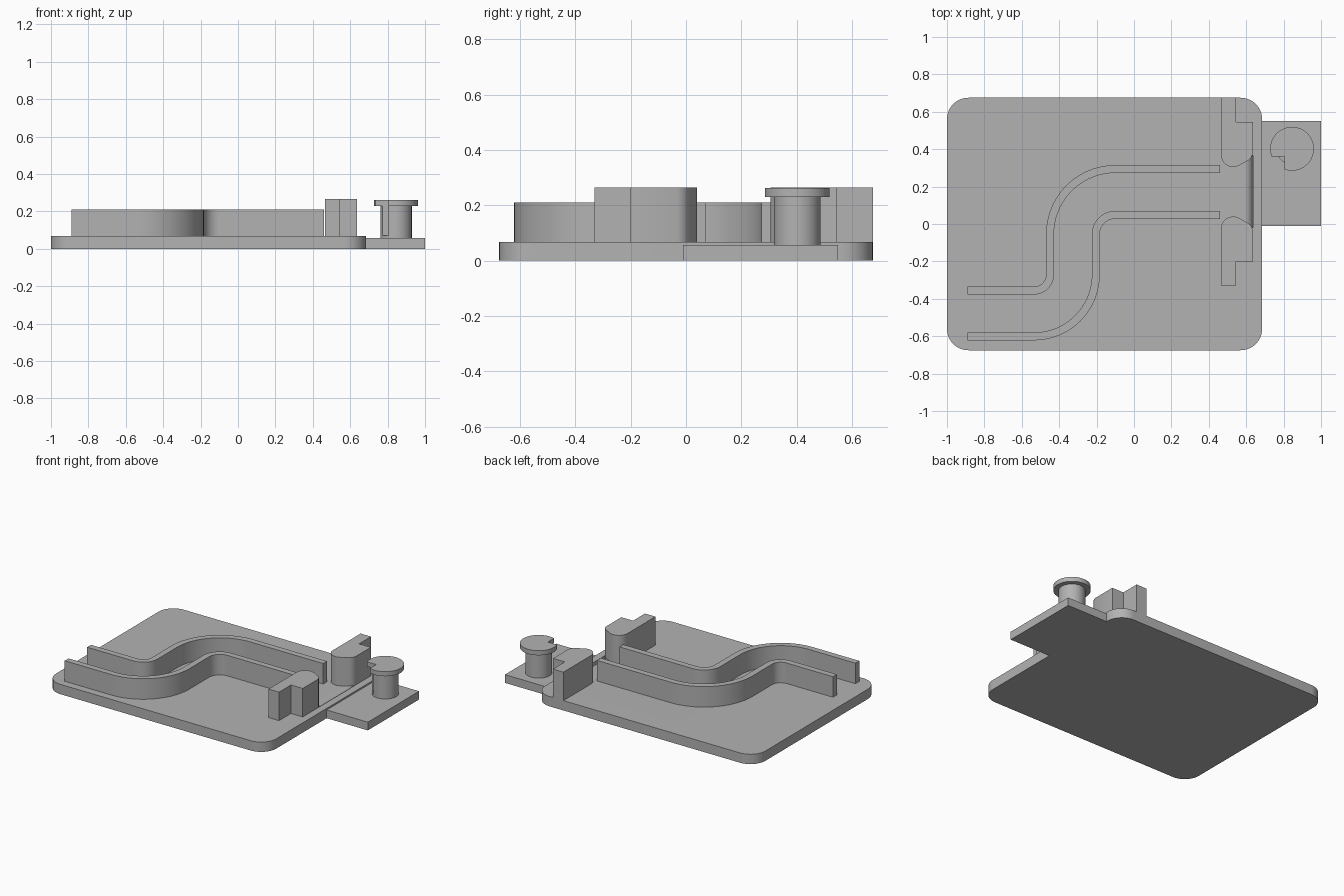
import bpy, bmesh
from math import sin, cos, radians

cube = bpy.data.objects.get("Cube")
if cube:
    bpy.data.objects.remove(cube, do_unlink=True)

grey = bpy.data.materials.new("plain grey")
grey.use_nodes = True
grey.diffuse_color = (0.45, 0.45, 0.45, 1)
grey.node_tree.nodes["Principled BSDF"].inputs["Base Color"].default_value = grey.diffuse_color

BASE_TOP, TAB_TOP, RAIL_TOP, GATE_TOP = 0.068, 0.057, 0.21, 0.265


def arc(cx, cy, r, start, end, steps=24):
    angles = [radians(start + (end - start) * i / steps) for i in range(steps + 1)]
    return [(cx + r * cos(a), cy + r * sin(a)) for a in angles]


def box(x0, x1, y0, y1):
    return [(x0, y0), (x1, y0), (x1, y1), (x0, y1)]


def prism(name, outline, low, high, axis="z"):
    """Extrude a closed outline along z (x, y points) or along y (x, z points)."""
    bm = bmesh.new()
    place = (lambda p, h: (p[0], p[1], h)) if axis == "z" else (lambda p, h: (p[0], h, p[1]))
    bottom = [bm.verts.new(place(p, low)) for p in outline]
    top = [bm.verts.new(place(p, high)) for p in outline]
    bm.faces.new(bottom)
    bm.faces.new(top)
    for i in range(len(outline)):
        j = (i + 1) % len(outline)
        bm.faces.new((bottom[i], bottom[j], top[j], top[i]))
    bmesh.ops.recalc_face_normals(bm, faces=bm.faces)
    mesh = bpy.data.meshes.new(name)
    bm.to_mesh(mesh)
    bm.free()
    mesh.materials.append(grey)
    obj = bpy.data.objects.new(name, mesh)
    bpy.context.collection.objects.link(obj)
    return obj


def smooth(obj):
    bpy.ops.object.select_all(action="DESELECT")
    obj.select_set(True)
    bpy.context.view_layer.objects.active = obj
    bpy.ops.object.shade_smooth_by_angle(angle=radians(30))


def cut(obj, cutter):
    """Subtract the cutter, apply the result and remove the cutter."""
    mod = obj.modifiers.new("cut", "BOOLEAN")
    mod.operation = "DIFFERENCE"
    mod.solver = "EXACT"
    mod.object = cutter
    bpy.ops.object.select_all(action="DESELECT")
    bpy.context.view_layer.objects.active = obj
    bpy.ops.object.modifier_apply(modifier=mod.name)
    bpy.data.objects.remove(cutter, do_unlink=True)


# Rounded base plate
left, right, half, r = -1.0, 0.685, 0.675, 0.115
outline = (arc(right - r, half - r, r, 0, 90) + arc(left + r, half - r, r, 90, 180)
           + arc(left + r, r - half, r, 180, 270) + arc(right - r, r - half, r, 270, 360))
base = prism("base_plate", outline, 0, BASE_TOP)

# Rolled-off groove between the gate blocks
depth = 0.045
roll = arc(0.59, BASE_TOP - depth, depth, 90, 0, 12)
groove = prism("groove_cutter", roll + [(0.635, 0.1), (0.59, 0.1)], -0.02, 0.365, "y")
cut(base, groove)
smooth(base)

# Side tab
prism("side_tab", box(0.685, 1.0, -0.01, 0.55), 0, TAB_TOP)


# Pair of S-shaped guide rails sharing the same bend centres
def rail_side(r1, r2):
    return ([(-0.89, -0.27 - r1)] + arc(-0.535, -0.27, r1, -90, 0)
            + arc(-0.10, -0.055, r2, 180, 90) + [(0.46, -0.055 + r2)])


wall = 0.042
for name, r1, r2 in (("back_rail", 0.065, 0.37), ("front_rail", 0.31, 0.125)):
    sides = rail_side(r1, r2) + rail_side(r1 + wall, r2 - wall)[::-1]
    smooth(prism(name, sides, BASE_TOP, RAIL_TOP))

# Mirrored gate blocks with a rounded nose and a flared inner face
gate = ([(0.465, 0.675), (0.465, 0.37)] + arc(0.53, 0.37, 0.065, 180, 300, 20)
        + [(0.61, 0.34), (0.625, 0.352), (0.635, 0.375),
           (0.635, 0.545), (0.545, 0.545), (0.545, 0.675)])
middle = 0.1725
smooth(prism("back_gate_block", gate, BASE_TOP, GATE_TOP))
smooth(prism("front_gate_block", [(x, 2 * middle - y) for x, y in gate], BASE_TOP, GATE_TOP))

# Knob post and cap with a square corner notch
px, py = 0.845, 0.402
for name, radius, low, high in (("knob_post", 0.084, TAB_TOP, 0.23),
                                ("knob_cap", 0.117, 0.23, 0.262)):
    part = prism(name, arc(px, py, radius, 0, 360, 64)[:-1], low, high)
    cut(part, prism("notch_cutter", box(0.7, 0.805, 0.25, 0.36), 0.07, 0.3))
    smooth(part)
